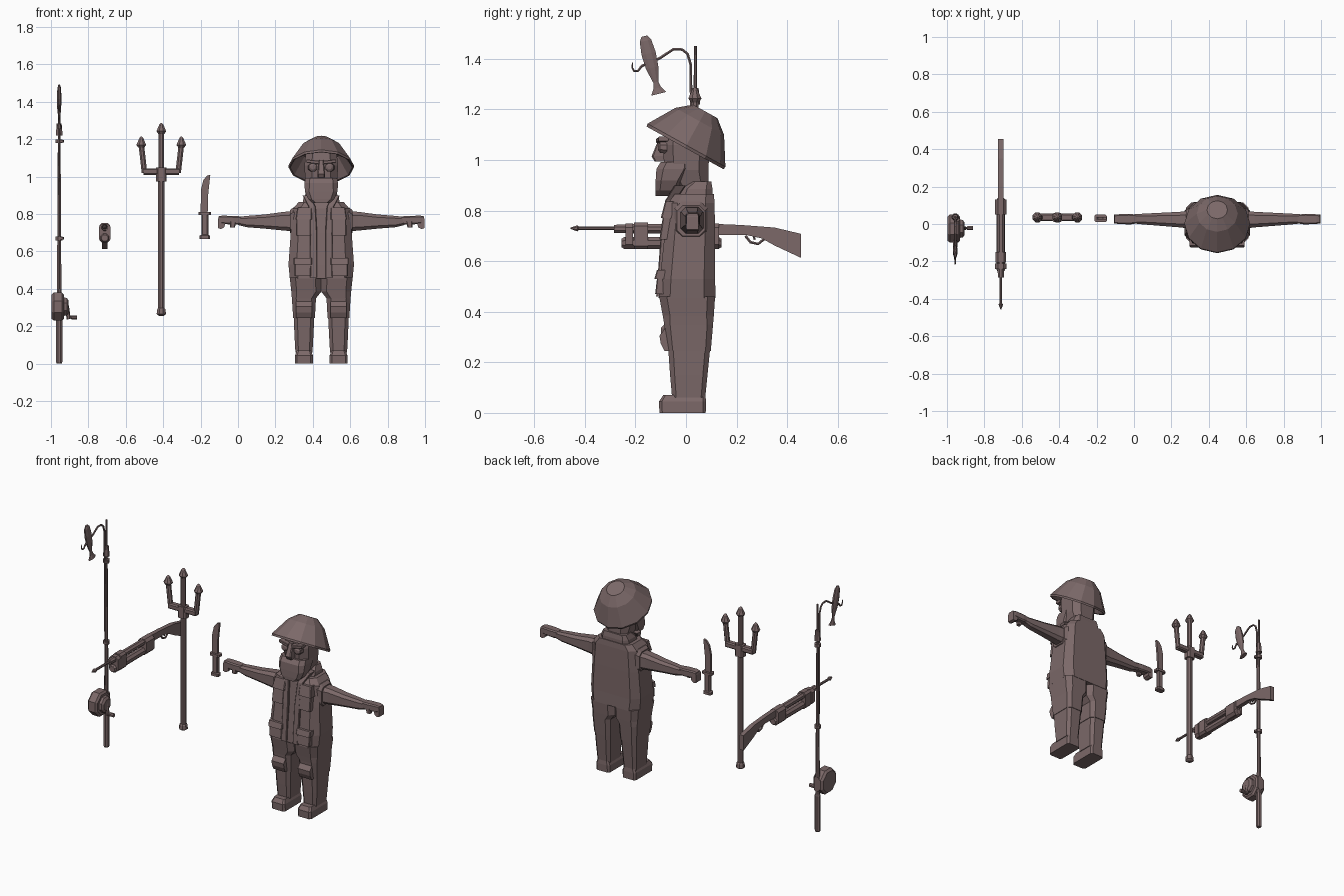
import bpy, bmesh, math
from mathutils import Vector, Matrix

CX = 0.445  # centre of the figure
mat = bpy.data.materials.new("dull_brown")
mat.diffuse_color = (0.2, 0.14, 0.14, 1)


def loft(name, rings):
    """Skin a list of equal-length rings and cap both ends."""
    bm = bmesh.new()
    vs = [[bm.verts.new(p) for p in r] for r in rings]
    n = len(vs[0])
    for a, b in zip(vs, vs[1:]):
        for i in range(n):
            bm.faces.new((a[i], a[(i + 1) % n], b[(i + 1) % n], b[i]))
    bm.faces.new(vs[0])
    bm.faces.new(vs[-1])
    bmesh.ops.recalc_face_normals(bm, faces=bm.faces)
    me = bpy.data.meshes.new(name)
    bm.to_mesh(me)
    bm.free()
    me.materials.append(mat)
    ob = bpy.data.objects.new(name, me)
    bpy.context.collection.objects.link(ob)
    return ob


def place(axis, t, a, b):
    return Vector({'x': (t, a, b), 'y': (a, t, b), 'z': (a, b, t)}[axis])


def blocks(name, axis, secs, ch=0.2, s=1, ox=0.0):
    """Loft chamfered rectangles (t, a0, a1, b0, b1); s mirrors x, ox shifts it."""
    rings = []
    for t, a0, a1, b0, b1 in secs:
        c = ch * min(a1 - a0, b1 - b0)
        pts = [(a0 + c, b0), (a1 - c, b0), (a1, b0 + c), (a1, b1 - c),
               (a1 - c, b1), (a0 + c, b1), (a0, b1 - c), (a0, b0 + c)]
        r = [place(axis, t, *p) for p in pts]
        for p in r:
            p.x = p.x * s + ox
        rings.append(r)
    return loft(name, rings)


def prism(name, axis, t0, t1, pts, s=1, ox=0.0):
    rings = [[place(axis, t, *p) for p in pts] for t in (t0, t1)]
    for r in rings:
        for p in r:
            p.x = p.x * s + ox
    return loft(name, rings)


def tube(name, pts, radii, n=8, ref=(1, 0, 0), flat=1.0):
    """Sweep an n-gon along points; flat squashes it along ref."""
    pts = [Vector(p) for p in pts]
    ref = Vector(ref)
    if not isinstance(radii, (list, tuple)):
        radii = [radii] * len(pts)
    rings = []
    for i, p in enumerate(pts):
        t = (pts[min(i + 1, len(pts) - 1)] - pts[max(i - 1, 0)]).normalized()
        u = t.cross(ref).normalized()
        v = t.cross(u)
        rings.append([p + radii[i] * (u * math.cos(k) + v * math.sin(k) * flat)
                      for k in ((j + .5) * math.tau / n if n > 4 else j * math.tau / n
                                for j in range(n))])
    return loft(name, rings)


# Torso, vest and collar
blocks("torso", 'z', [(.455, -.168, .168, -.108, .117), (.53, -.175, .175, -.103, .115),
                      (.70, -.163, .163, -.085, .115), (.83, -.15, .15, -.07, .113),
                      (.865, -.12, .12, -.045, .11)], .2, ox=CX)
blocks("collar", 'z', [(.85, -.1, .1, -.035, .105), (.885, -.095, .095, -.02, .105),
                       (.915, -.08, .08, .02, .1)], .2, ox=CX)

for s in (1, -1):
    # Vest edging and pockets
    blocks("vest_edge", 'z', [(.46, .022, .06, -.118, -.09), (.70, .022, .06, -.1, -.06),
                              (.84, .03, .068, -.082, -.04), (.9, .06, .1, -.045, 0)], .1, s, CX)
    blocks("chest_pocket", 'z', [(.685, .055, .135, -.105, -.06), (.775, .055, .133, -.092, -.05)], .1, s, CX)
    blocks("chest_flap", 'z', [(.77, .05, .138, -.1, -.05), (.835, .05, .128, -.083, -.04)], .1, s, CX)
    blocks("hip_pocket", 'z', [(.47, .055, .142, -.122, -.08), (.53, .055, .142, -.115, -.08)], .1, s, CX)
    blocks("hip_flap", 'z', [(.53, .05, .147, -.125, -.08), (.565, .05, .147, -.115, -.08)], .1, s, CX)

    # Armhole, sleeve, hand
    blocks("armhole", 'x', [(.12, -.045, .085, .685, .835), (.15, -.045, .085, .69, .835),
                            (.168, -.035, .075, .70, .82)], .2, s, CX)
    blocks("arm", 'x', [(.14, -.025, .072, .707, .815), (.20, -.018, .065, .712, .812),
                        (.30, -.01, .06, .722, .798), (.40, -.002, .055, .73, .79),
                        (.445, .003, .052, .742, .785)], .22, s, CX)
    blocks("palm", 'x', [(.43, .003, .05, .745, .788), (.47, -.002, .054, .743, .79),
                         (.53, 0, .052, .748, .792), (.55, .004, .048, .752, .788)], .15, s, CX)
    prism("fingers", 'y', .002, .05, [(.512, .755), (.545, .785), (.551, .775), (.551, .725),
                                      (.535, .72), (.518, .73)], s, CX)
    blocks("thumb", 'z', [(.728, .462, .488, -.002, .022), (.76, .452, .49, -.002, .03)], .2, s, CX)

    # Trouser leg, lower cuff seam, knee pad and boot
    blocks("leg", 'z', [(.46, 0, .168, -.106, .115), (.385, 0, .16, -.092, .11),
                        (.35, .028, .157, -.086, .107), (.245, .034, .15, -.073, .098)], .18, s, CX)
    blocks("shin", 'z', [(.25, .037, .147, -.07, .095), (.15, .042, .143, -.063, .085),
                         (.06, .047, .138, -.055, .076)], .18, s, CX)
    prism("knee_pad", 'x', .05, .135, [(-.07, .35), (-.105, .305), (-.1, .275), (-.085, .245), (-.05, .245)], s, CX)
    blocks("boot", 'z', [(0, .045, .14, -.105, .078), (.045, .045, .14, -.107, .079),
                         (.07, .055, .13, -.09, .077)], .12, s, CX)

    # Eye, brow, ear side of the face
    tube("eye", [(CX + s * .045, -.075, 1.05), (CX + s * .045, -.103, 1.05),
                 (CX + s * .045, -.11, 1.05)], [.027, .023, .012])
    blocks("brow", 'x', [(.012, -.118, -.08, 1.066, 1.085), (.08, -.108, -.07, 1.075, 1.093)], .15, s, CX)

# Head, beard and nose
blocks("head", 'z', [(.88, -.065, .065, -.03, .09), (.96, -.085, .085, -.085, .088),
                     (1.06, -.09, .09, -.092, .095), (1.15, -.08, .08, -.075, .1)], .22, ox=CX)
blocks("beard", 'z', [(.858, -.045, .045, -.12, -.038), (.88, -.07, .07, -.121, -.03),
                      (.92, -.087, .087, -.12, -.01), (.965, -.09, .09, -.117, .02),
                      (.992, -.085, .085, -.1, .02)], .2, ox=CX)
blocks("nose", 'z', [(.995, -.02, .02, -.125, -.07), (1.015, -.021, .021, -.136, -.07),
                     (1.09, -.012, .012, -.105, -.07)], .15, ox=CX)

# Bucket hat, hollow beneath and tipped back
prof = [(.055, .157), (.11, .112), (.176, .004), (.174, -.008), (.166, -.006), (.103, .09)]
tilt = Matrix.Translation((CX, 0, 1.055)) @ Matrix.Rotation(-math.radians(29), 4, 'X')
loft("bucket_hat", [[tilt @ Vector((r * math.cos(k * math.tau / 12), r * math.sin(k * math.tau / 12), h))
                     for k in range(12)] for r, h in prof])

# Knife
KX, KY = -.178, .03
blocks("knife_handle", 'z', [(.668, -.027, .027, KY - .018, KY + .018), (.685, -.027, .027, KY - .018, KY + .018),
                             (.69, -.017, .019, KY - .014, KY + .014), (.80, -.017, .019, KY - .014, KY + .014)], .2, ox=KX)
blocks("knife_guard", 'z', [(.795, -.034, .034, KY - .02, KY + .02), (.81, -.034, .034, KY - .02, KY + .02)], .2, ox=KX)
prism("knife_blade", 'y', KY - .007, KY + .007,
      [(-.022, .805), (.016, .805), (.018, .9), (.03, 1.01), (.012, 1.005), (-.008, .98), (-.02, .93)], ox=KX)

# Trident
TX, TY = -.41, .035
tube("trident_shaft", [(TX, TY, z) for z in (.28, 1.03)], .018)
tube("trident_foot", [(TX, TY, z) for z in (.255, .265, .29, .3)], [.012, .027, .024, .016])
blocks("trident_bar", 'x', [(-.095, TY - .02, TY + .02, 1.01, 1.045), (.095, TY - .02, TY + .02, 1.01, 1.045)], .2, ox=TX)
blocks("trident_socket", 'z', [(.975, -.028, .028, TY - .024, TY + .024), (1.05, -.028, .028, TY - .024, TY + .024)], .2, ox=TX)
for s, x0, x1, top in ((1, .09, .107, 1.215), (-1, .09, .107, 1.215), (1, 0, 0, 1.288)):
    tube("trident_prong", [(TX + s * x0, TY, 1.02), (TX + s * x1, TY, top - .045)], .016)
    tube("prong_tip", [(TX + s * x1, TY, top + d) for d in (-.06, -.045, -.01, 0)], [.017, .028, .012, .003])

# Spear gun
GX = -.712
tube("gun_barrel", [(GX, y, .728) for y in (-.285, -.2, .13)], [.017, .02, .02])
tube("gun_spear", [(GX, y, .73) for y in (-.456, -.43, -.425, -.28)], [.003, .013, .008, .008])
tube("gun_magazine", [(GX, y, .672) for y in (-.255, -.245, .13, .14)], [.018, .025, .025, .018])
blocks("gun_foregrip", 'y', [(-.205, -.028, .028, .648, .752), (-.15, -.028, .028, .648, .752)], .22, ox=GX)
for y0, y1 in ((-.24, -.21), (.05, .13)):
    blocks("gun_clamp", 'y', [(y0, -.031, .031, .65, .748), (y1, -.031, .031, .65, .748)], .25, ox=GX)
prism("gun_stock", 'x', -.014, .014, [(.1, .748), (.22, .743), (.35, .733), (.455, .708), (.455, .613),
                                     (.35, .662), (.3, .69), (.24, .703), (.1, .703)], ox=GX)
tube("trigger_guard", [(GX, .235, .7), (GX, .255, .675), (GX, .285, .668), (GX, .31, .688)], .006, 6)
tube("trigger", [(GX, .265, .71), (GX, .272, .685)], .005, 6)

# Fishing rod with guides
RX, RY = -.956, .037
tube("rod_grip", [(RX, RY, z) for z in (0, .01, .23, .24)], [.014, .018, .018, .014])
tube("rod_seat", [(RX, RY, z) for z in (.22, .38)], .014)
tube("rod_pole", [(RX, RY, z) for z in (.37, .67, 1.19, 1.45)], [.013, .011, .008, .006])
for z in (.67, 1.19):
    tube("line_guide", [(RX, RY, z - .01), (RX, RY, z + .01)], .02)
    tube("guide_ring", [(RX + .014, RY - .012, z - .007), (RX + .014, RY - .012, z + .007)], .012, 6)
tube("rod_ferrule", [(RX, RY, z) for z in (1.22, 1.285)], [.02, .014])

# Reel and crank
tube("reel", [(x, -.025, .305) for x in (-.998, -.985, -.94, -.93)], [.068, .081, .081, .068], ref=(0, 1, 0))
tube("reel_hub", [(x, -.025, .305) for x in (-.94, -.915, -.905)], [.055, .05, .035], ref=(0, 1, 0))
blocks("reel_foot", 'y', [(-.03, -.022, .022, .25, .36), (.05, -.018, .018, .26, .35)], .2, ox=RX)
tube("crank_arm", [(-.915, -.022, .31), (-.905, -.022, .238)], .011, 6)
tube("crank_handle", [(x, -.022, .248) for x in (-.915, -.895, -.89, -.86)], [.006, .006, .012, .012], ref=(0, 1, 0))

# Line, fish and hook
tube("fishing_line", [(RX, RY - .013, .4), (RX, .02, 1.27), (RX, .018, 1.38), (RX, .006, 1.42), (RX, -.015, 1.437),
                      (RX, -.05, 1.438), (RX, -.1, 1.405), (RX, -.14, 1.385)], [.003] + [.006] * 7, 6)
head, tail = Vector((RX, -.165, 1.49)), Vector((RX, -.108, 1.262))
fish = [(0, .012), (.08, .025), (.3, .031), (.55, .027), (.8, .011), (.9, .017), (1, .033)]
tube("fish", [head.lerp(tail, t) for t, r in fish], [r for t, r in fish], 8, flat=.42)
tube("hook", [(RX, -.14, 1.385), (RX, -.175, 1.372), (RX, -.19, 1.352), (RX, -.205, 1.352),
              (RX, -.213, 1.365), (RX, -.212, 1.385)], [.006, .006, .005, .005, .004, .002], 6)
